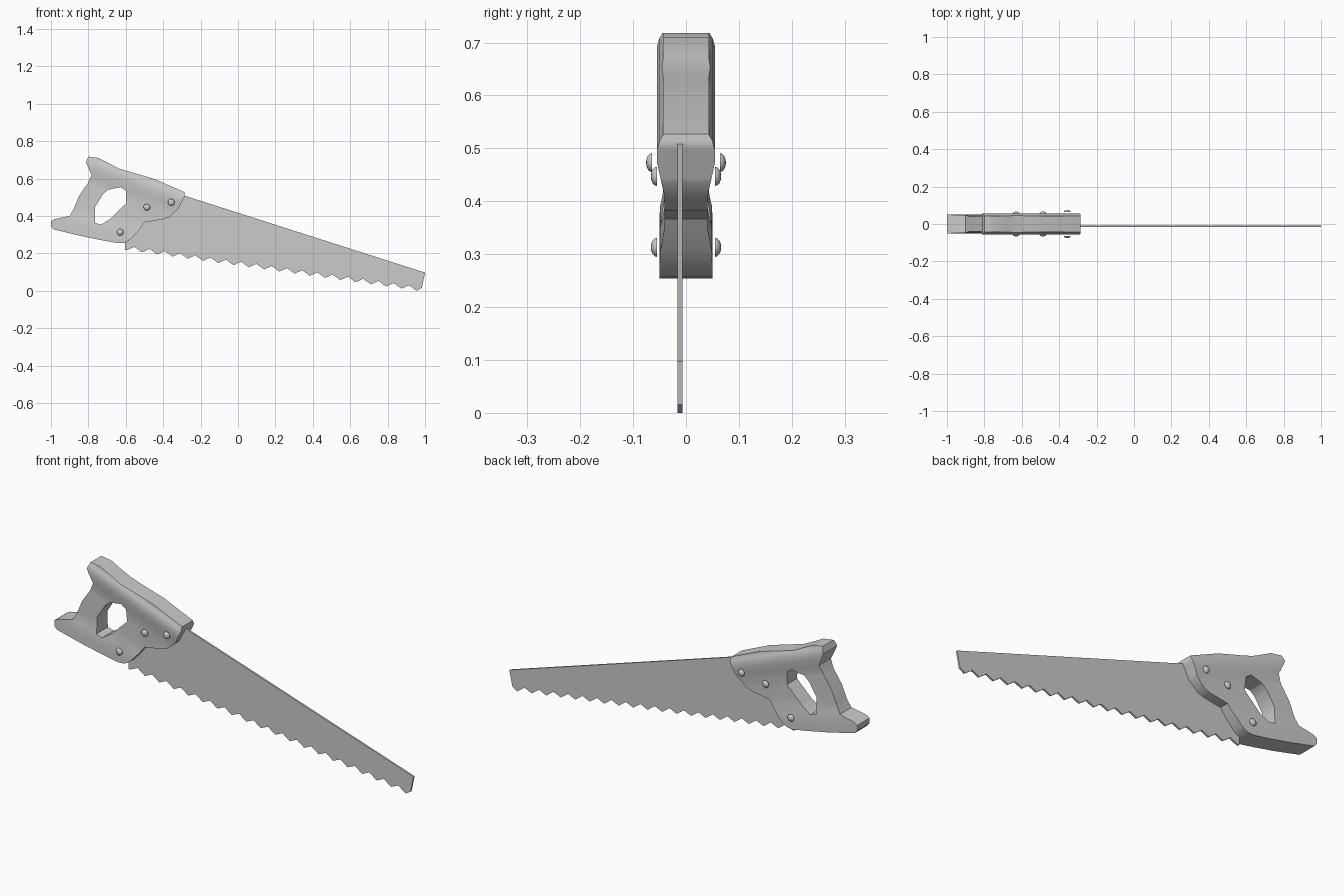
import bpy, bmesh
from mathutils import Vector

if "Cube" in bpy.data.objects:
    bpy.data.objects.remove(bpy.data.objects["Cube"])


def interp(t, table):
    """Piecewise-linear lookup in (position, value) pairs."""
    if t <= table[0][0]:
        return table[0][1]
    for (a, va), (b, vb) in zip(table, table[1:]):
        if t <= b:
            return va + (vb - va) * (t - a) / (b - a)
    return table[-1][1]


def finish(bm, name, smooth=True):
    bmesh.ops.recalc_face_normals(bm, faces=bm.faces)
    mesh = bpy.data.meshes.new(name)
    bm.to_mesh(mesh)
    bm.free()
    ob = bpy.data.objects.new(name, mesh)
    bpy.context.collection.objects.link(ob)
    if smooth:
        bpy.ops.object.select_all(action='DESELECT')
        ob.select_set(True)
        bpy.context.view_layer.objects.active = ob
        bpy.ops.object.shade_smooth_by_angle(angle=0.6)
    return ob


def plate(name, loops, y_front, y_back, cuts=(), smooth=True):
    """Solid plate from x/z outlines; cuts are (point, normal) crease lines."""
    bm = bmesh.new()
    for loop in loops:
        vs = [bm.verts.new((x, 0, z)) for x, z in loop]
        for a, b in zip(vs, vs[1:] + vs[:1]):
            bm.edges.new((a, b))
    bmesh.ops.triangle_fill(bm, use_beauty=True, use_dissolve=False, edges=bm.edges[:])
    for co, no in cuts:
        bmesh.ops.bisect_plane(bm, geom=bm.verts[:] + bm.edges[:] + bm.faces[:],
                               plane_co=co, plane_no=no, dist=1e-5)
    faces = bm.faces[:]
    rim = [e for e in bm.edges if e.is_boundary]
    back = {v: bm.verts.new((v.co.x, y_back(v.co), v.co.z)) for v in bm.verts[:]}
    for f in faces:
        bm.faces.new([back[v] for v in reversed(f.verts)])
    for e in rim:
        a, b = e.verts
        bm.faces.new((a, b, back[b], back[a]))
    for v in back:
        v.co.y = y_front(v.co)
    return finish(bm, name, smooth)


# Handle: thickness swells along the top bar and the bottom bar
outer = [(-.80, .718), (-.745, .71), (-.635, .653), (-.445, .597), (-.285, .527),
         (-.285, .505), (-.32, .436), (-.37, .393), (-.40, .382), (-.498, .366),
         (-.53, .324), (-.573, .276), (-.605, .257), (-.637, .254), (-.717, .268),
         (-.845, .294), (-.985, .328), (-1, .345), (-1, .372), (-.98, .383),
         (-.90, .40), (-.877, .441), (-.85, .506), (-.803, .575), (-.783, .618),
         (-.813, .688)]
hole = [(-.626, .554), (-.60, .535), (-.597, .468), (-.642, .425), (-.685, .383),
        (-.733, .353), (-.765, .364), (-.765, .447), (-.722, .516), (-.695, .54)]
top_co, top_no = Vector((-.80, 0, .72)), Vector((-.351, 0, -.936))
low_co, low_no = Vector((-1, 0, .345)), Vector((.22, 0, .975))
top_profile = [(0, .043), (.012, .050), (.03, .055), (.055, .055), (.09, .048), (.13, .041)]
low_profile = [(.02, .050), (.06, .049), (.11, .041)]


def half_thickness(co):
    flat = Vector((co.x, 0, co.z))
    d, e = (flat - top_co).dot(top_no), (flat - low_co).dot(low_no)
    if d < .13:
        return interp(d, top_profile)
    return interp(e, low_profile)


cuts = [(top_co + top_no * d, top_no) for d, _ in top_profile]
cuts += [(low_co + low_no * e, low_no) for e, _ in low_profile]
plate("handle", [outer, hole], lambda c: -half_thickness(c), half_thickness, cuts)

# Blade with a row of teeth
teeth = 19
start, end = Vector((-.595, .217)), Vector((.955, .0))
blade = [(-.605, .217)]
for i in range(teeth + 1):
    p = start.lerp(end, i / teeth)
    blade.append((p.x, p.y))
    if i < teeth:
        q = start.lerp(end, (i + .5) / teeth)
        blade.append((q.x, q.y + .024))
blade += [(.983, .016), (1, .097), (-.285, .508), (-.34, .52), (-.55, .40), (-.605, .27)]
plate("blade", [blade], lambda c: -.016, lambda c: -.007, smooth=False)

# Domed bolt heads on both sides
for n, (x, z, base) in enumerate([(-.487, .447, .055), (-.357, .473, .064), (-.63, .313, .055)]):
    for side, label in ((-1, "front"), (1, "back")):
        bm = bmesh.new()
        bmesh.ops.create_uvsphere(bm, u_segments=16, v_segments=8, radius=1)
        bmesh.ops.bisect_plane(bm, geom=bm.verts[:] + bm.edges[:] + bm.faces[:], dist=1e-4,
                               plane_co=(0, 0, 0), plane_no=(0, 1, 0), clear_inner=True)
        bmesh.ops.holes_fill(bm, edges=[e for e in bm.edges if e.is_boundary])
        for v in bm.verts:
            v.co = (x + v.co.x * .018, side * (base + v.co.y * .0115), z + v.co.z * .018)
        finish(bm, f"bolt_{label}_{n + 1}")
